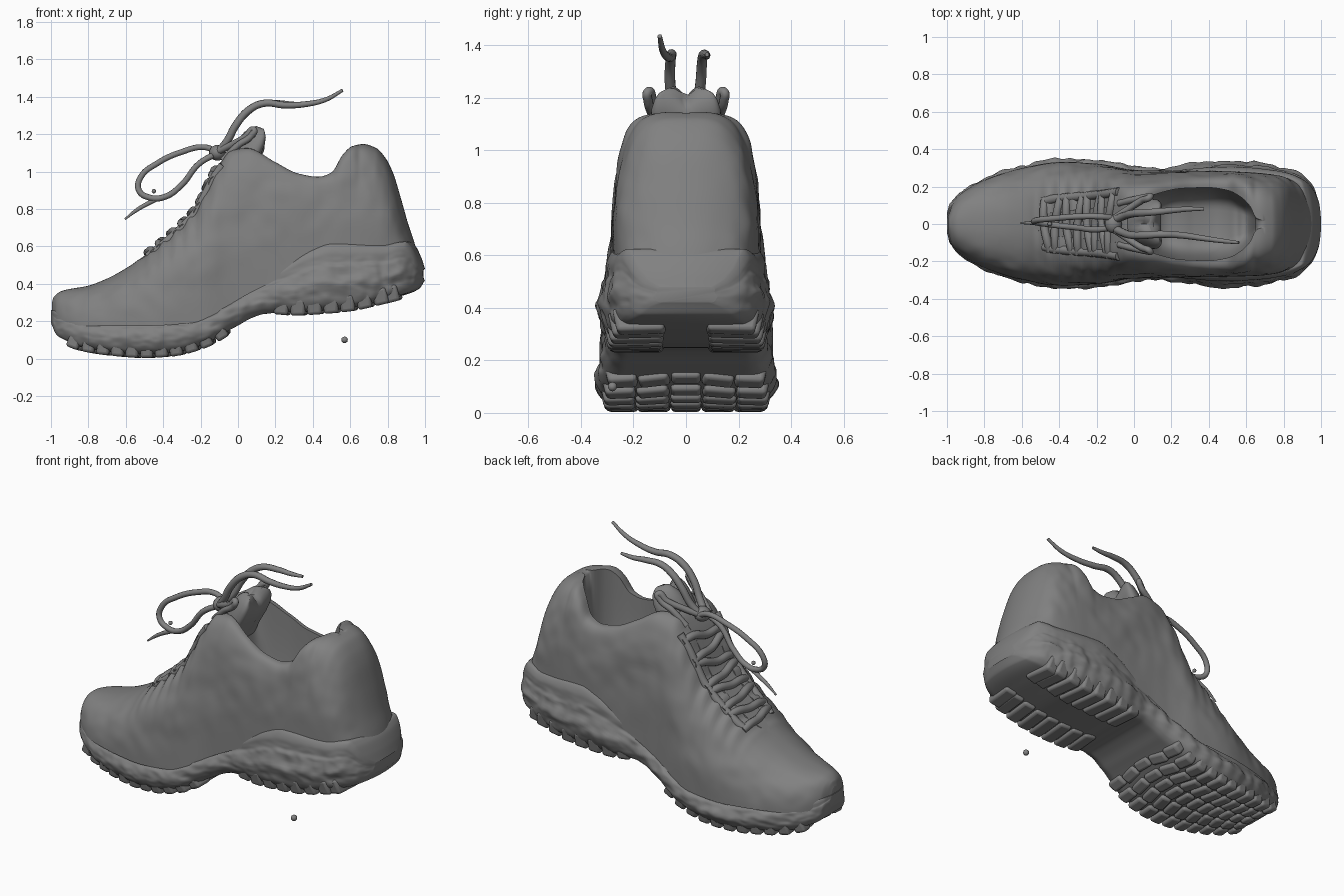
import bpy, bmesh, math
from mathutils import Vector, Matrix, noise

if "Cube" in bpy.data.objects:
    bpy.data.objects.remove(bpy.data.objects["Cube"])


def curve(keys):
    """Smooth monotone interpolation through (x, value) pairs."""
    X, Y = [k[0] for k in keys], [k[1] for k in keys]
    d = [(Y[i + 1] - Y[i]) / (X[i + 1] - X[i]) for i in range(len(X) - 1)]
    m = [d[0]] + [2 * a * b / (a + b) if a * b > 0 else 0 for a, b in zip(d, d[1:])] + [d[-1]]

    def f(x):
        x = min(max(x, X[0]), X[-1])
        i = 0
        while i < len(X) - 2 and x > X[i + 1]:
            i += 1
        h = X[i + 1] - X[i]
        t = (x - X[i]) / h
        return ((2*t**3 - 3*t*t + 1) * Y[i] + (t**3 - 2*t*t + t) * h * m[i]
                + (3*t*t - 2*t**3) * Y[i + 1] + (t**3 - t*t) * h * m[i + 1])
    return f


grey = bpy.data.materials.new("dark_grey")
grey.diffuse_color = (.22, .22, .22, 1)
grey.use_nodes = True
grey.node_tree.nodes["Principled BSDF"].inputs["Base Color"].default_value = grey.diffuse_color


def add(name, data):
    data.materials.append(grey)
    ob = bpy.data.objects.new(name, data)
    bpy.context.collection.objects.link(ob)
    return ob


def finish(name, bm, sharp=60):
    bmesh.ops.recalc_face_normals(bm, faces=bm.faces)
    me = bpy.data.meshes.new(name)
    bm.to_mesh(me)
    bm.free()
    me.shade_smooth()
    me.set_sharp_from_angle(angle=math.radians(sharp))
    return add(name, me)


def loft(name, rings, closed):
    bm = bmesh.new()
    vs = [[bm.verts.new(p) for p in r] for r in rings]
    n = len(rings[0])
    for a, b in zip(vs, vs[1:]):
        for j in range(n if closed else n - 1):
            k = (j + 1) % n
            bm.faces.new((a[j], a[k], b[k], b[j]))
    bm.faces.new(vs[0])
    bm.faces.new(vs[-1])
    return finish(name, bm)


def lace(name, pts, r=0.017, taper=False):
    cu = bpy.data.curves.new(name, 'CURVE')
    cu.dimensions = '3D'
    cu.bevel_depth = r
    cu.bevel_resolution = 3
    cu.use_fill_caps = True
    sp = cu.splines.new('BEZIER')
    sp.bezier_points.add(len(pts) - 1)
    for i, (b, p) in enumerate(zip(sp.bezier_points, pts)):
        b.co = p
        b.handle_left_type = b.handle_right_type = 'AUTO'
        b.radius = 1 - 0.6 * (i / (len(pts) - 1)) ** 3 if taper else 1
    return add(name, cu)


def wob(x, y, z, f, amp):
    return amp * noise.noise(Vector((x, y * 1.3, z)) * f)


def heel_round(x, y, amount):
    """Pull the sides of the heel forward so its back is curved in plan."""
    return x - amount * max(0, (x - .62) / .36) ** 1.5 * (y / .22) ** 2


# Sole: outline, ground line, top line
sole_w = curve([(-1, .05), (-.985, .1), (-.95, .15), (-.9, .19), (-.8, .245), (-.6, .31), (-.4, .343),
                (-.28, .347), (-.15, .338), (0, .308), (.1, .298), (.2, .306), (.35, .325), (.5, .332),
                (.7, .32), (.85, .295), (.93, .262), (.97, .228), (.99, .18), (1, .12)])
ground = curve([(-1, .19), (-.97, .12), (-.93, .085), (-.85, .045), (-.7, .018), (-.5, .003), (-.35, .012),
                (-.2, .05), (-.1, .1), (0, .175), (.08, .22), (.15, .24), (.3, .23), (.45, .238), (.6, .253),
                (.75, .285), (.88, .32), (.97, .37), (1, .42)])
sole_top = curve([(-1, .26), (-.95, .25), (-.8, .235), (-.5, .235), (-.25, .25), (-.12, .3), (0, .375),
                  (.2, .48), (.4, .59), (.5, .62), (.8, .61), (.92, .625), (.95, .6), (.98, .54), (1, .48)])
lift = curve([(-1, 0), (-.9, .02), (-.1, .02), (.02, 0), (.15, 0), (.25, .018), (.85, .018), (1, 0)])
fill = curve([(-.2, 1), (0, 0), (.62, 0), (.72, 1)])
prof = [(0, 0), (.4, 0), (.74, 0), (.87, .05), (.97, .22), (1, .4), (.965, .62), (.92, .72), (.92, .84),
        (.86, .97), (.8, 1), (.62, .55), (0, .5)]
prof_y = curve([(i, p[0]) for i, p in enumerate(prof)])
prof_h = curve([(i, p[1]) for i, p in enumerate(prof)])

rings = []
for i in range(221):
    x = -math.cos(math.pi * i / 220)
    zb, zt, w, fl = ground(x) + lift(x), sole_top(x), sole_w(x), fill(x)
    half = []
    for j in range(61):
        t = j * 12 / 60
        y, h = prof_y(t), prof_h(t)
        if t > 10:
            h += (1 - h) * fl
        side = max(0, 1 - abs(t - 5) / 3.5)
        wave = side * .014 * math.sin(2 * math.pi * x / .09) * (1 - h)
        wave += side * .014 * math.sin(h * 19) * max(0, min(1, 3 * x - .6))
        half.append((y * w * (1 + wave), zb + h * (zt - zb), side))
    ring = []
    for s, pts in ((1, half), (-1, half[-2:0:-1])):
        for y, z, side in pts:
            k = side * (wob(x, s * y, z * 2, 8, .016) + wob(x, s * y, z * 2, 20, .007))
            ring.append((heel_round(x, y, .035), s * (y + (k if y > .02 else 0)), z + k * .4))
    rings.append(ring)
loft("sole", rings, True)

# Tread lugs: full rows under the forefoot, side bars under the heel
bm = bmesh.new()


def lug(x, y, sx, sy, sz, yaw=0.0):
    slope = math.atan2(ground(x + .02) - ground(x - .02), .04)
    m = (Matrix.Translation((x, y, ground(x) + sz / 2)) @ Matrix.Rotation(-slope, 4, 'Y')
         @ Matrix.Rotation(yaw, 4, 'Z') @ Matrix.Diagonal((sx, sy, sz, 1)))
    for v in bmesh.ops.create_cube(bm, size=1, matrix=m)['verts']:
        if v.co.z > ground(x) + sz / 2 and abs(v.co.y) > .8 * sole_w(x):
            v.co.y *= 1.07  # outer lugs flare up into the sidewall


for x in [-.87 + .077 * i for i in range(11)]:
    w = sole_w(x)
    for s in (-1, 1):
        lug(x, s * w * .73, .068, w * .33, .1, s * .1)
        lug(x + .012, s * w * .37, .066, w * .36, .06, s * .2)
    lug(x + .025, 0, .062, w * .34, .06)
for x in [.24 + .088 * i for i in range(8)]:
    for s in (-1, 1):
        lug(x - .03 * (x > .8), s * sole_w(x) * .58, .078, sole_w(x) * .62, .09, s * .1)
lugs = finish("tread_lugs", bm, 40)
bev = lugs.modifiers.new("soft_edges", 'BEVEL')
bev.width = .016
bev.segments = 3

# Upper: top line, base width, rim width and depth of the foot opening
up_top = curve([(-.995, .3), (-.985, .33), (-.94, .362), (-.8, .39), (-.7, .428), (-.6, .482), (-.5, .55),
                (-.4, .63), (-.3, .72), (-.22, .81), (-.16, .93), (-.1, 1.04), (-.03, 1.115), (.05, 1.125),
                (.2, 1.05), (.32, .99), (.43, .972), (.5, .995), (.56, 1.09), (.61, 1.135), (.67, 1.147),
                (.74, 1.125), (.79, 1.07), (.83, .99), (.87, .86), (.91, .72), (.94, .63), (.965, .54)])
up_w = curve([(-.995, .05), (-.97, .115), (-.9, .18), (-.8, .235), (-.6, .298), (-.4, .33), (-.2, .322),
              (0, .29), (.1, .285), (.3, .285), (.5, .282), (.7, .272), (.85, .252), (.92, .22), (.95, .17),
              (.965, .1)])
rim_w = curve([(-.995, 0), (-.6, 0), (-.45, .06), (-.15, .09), (0, .12), (.1, .155), (.25, .19), (.4, .195),
               (.5, .18), (.57, .145), (.62, .095), (.655, .03), (.7, .02), (.965, .01)])
depth = curve([(-.995, 0), (-.02, 0), (.06, .3), (.14, .56), (.3, .5), (.5, .49), (.6, .6), (.63, .5),
               (.66, .02), (.7, 0), (.965, 0)])
box = curve([(-.995, .85), (-.6, .85), (-.2, .78), (.1, .75), (.3, .68), (.5, .62), (.65, .62), (.78, .7),
             (.965, .85)])


def surface(x, y):
    """Height of the outer skin above (x, y)."""
    wb, wt, zt = up_w(x), rim_w(x), up_top(x)
    zb, p = sole_top(x) - .06, box(x)
    if abs(y) <= wt:
        return zt
    c = min(1, (abs(y) - wt) / (wb - wt)) ** (1 / p)
    return zb + (zt - zb) * math.sqrt(max(0, 1 - c * c)) ** p


rings = []
for i in range(241):
    x = -.015 - .98 * math.cos(math.pi * i / 240)
    wb, wt, zt, p = up_w(x), rim_w(x), up_top(x), box(x)
    zb, dp = sole_top(x) - .06, depth(x)
    crease = max(0, 1 - ((x + .3) / .26) ** 2)
    half = []
    for j in range(33):
        a = math.pi / 2 * j / 32
        c, s = max(0, math.cos(a)), math.sin(a)
        y, z = wt + (wb - wt) * c ** p, zb + (zt - zb) * s ** p
        half.append((y, z + crease * .013 * s * s * math.sin(2 * math.pi * x / .07), s))
    for j in range(1, 19):
        a = math.pi / 2 * j / 18
        c, s = max(0, math.cos(a)), math.sin(a)
        e = .4 if dp > .02 else 1
        half.append((wt * c ** e if j < 18 else 0, zt - dp * s ** .8, 0))
    ring = []
    for sg, pts in ((1, half), (-1, half[-2::-1])):
        for y, z, s in pts:
            k = (wob(x, sg * y, z, 5, .01) + wob(x, sg * y, z, 12, .005)) * min(1, 4 * s * (1 - s) + .1)
            ring.append((heel_round(x, y, .065), sg * (y + (k if y > .02 else 0)), z + k * .5))
    rings.append(ring)
loft("upper", rings, False)

# Padded tongue, bent across and notched at the top
rings = []
tongue = [(-.01, .9, .05, .12), (.03, 1.02, .07, .13), (.07, 1.1, .075, .135), (.1, 1.16, .07, .132),
          (.115, 1.2, .058, .12), (.12, 1.225, .038, .105), (.122, 1.24, .012, .085)]
for n, (cx, cz, th, hw) in enumerate(tongue):
    ring = []
    for j in range(40):
        a = 2 * math.pi * j / 40
        u, v = math.cos(a), math.sin(a)
        notch = .045 * n / 6 * (1 - min(1, abs(u) * 1.6)) ** 2
        drop = .03 * n / 6 * max(0, abs(u) - .6)
        ring.append((cx + v * th + .045 * u * u - .03, u * hw, cz - v * th * .35 - notch - drop))
    rings.append(ring)
loft("tongue", rings, True)

# Eyestay edges on both sides of the throat
for s, side in ((-1, "front"), (1, "back")):
    pts = []
    for i in range(9):
        x = -.48 + .05 * i
        y = s * (rim_w(x) + .07)
        pts.append((x, y, surface(x, y) - .014))
    lace("eyestay_" + side, pts, .024)

# Laces lying across the throat
for n, x in enumerate([-.48, -.42, -.36, -.3, -.25, -.205, -.17, -.135]):
    pts = []
    for u in (-1, -.6, 0, .6, 1):
        xx = x + (.014 if n % 2 else -.014) * u + .02 * u * u
        y = u * (rim_w(xx) + .085)
        pts.append((xx, y, surface(xx, y) + (.002 if abs(u) < 1 else -.014)))
    lace("throat_lace_%d" % (n + 1), pts, .023)

# Knot with hanging bow loop and tail
bm = bmesh.new()
bmesh.ops.create_uvsphere(bm, u_segments=20, v_segments=12, radius=1,
                          matrix=Matrix.Translation((-.11, 0, 1.1)) @ Matrix.Diagonal((.045, .05, .042, 1)))
finish("lace_knot", bm)
lace("bow_loop", [(-.1, .03, 1.1), (-.18, .04, 1.13), (-.3, .04, 1.105), (-.43, .03, 1.045), (-.52, .02, .97),
                  (-.53, .01, .9), (-.47, 0, .86), (-.39, -.01, .865), (-.3, -.02, .93), (-.21, -.03, 1.04),
                  (-.11, -.02, 1.1)], .016)
lace("bow_tail", [(-.42, -.005, .86), (-.47, 0, .835), (-.54, .005, .795), (-.605, .005, .745)], .013, True)

# Side loops and the two long ends sweeping back
for s, side in ((-1, "front"), (1, "back")):
    lace("side_loop_" + side, [(-.12, s * .02, 1.1), (-.04, s * .075, 1.14), (.04, s * .125, 1.185),
                               (.085, s * .145, 1.222), (.07, s * .145, 1.19), (0, s * .13, 1.14),
                               (-.08, s * .11, 1.06)], .018)
lace("lace_end_front", [(-.11, -.02, 1.1), (-.06, -.045, 1.16), (-.01, -.06, 1.25), (.06, -.06, 1.33),
                        (.14, -.055, 1.365), (.25, -.06, 1.355), (.36, -.075, 1.36), (.47, -.09, 1.385),
                        (.56, -.1, 1.435)], .021, True)
lace("lace_end_back", [(-.11, .02, 1.1), (-.06, .04, 1.16), (-.01, .055, 1.25), (.05, .06, 1.32),
                       (.12, .065, 1.36), (.22, .075, 1.365), (.3, .08, 1.36), (.375, .08, 1.365)], .021, True)

# Loose fragments
for name, loc, r in (("pebble", (.57, -.28, .1), .018), ("lace_scrap", (-.45, 0, .895), .012)):
    bm = bmesh.new()
    bmesh.ops.create_icosphere(bm, subdivisions=2, radius=r, matrix=Matrix.Translation(loc))
    finish(name, bm)
